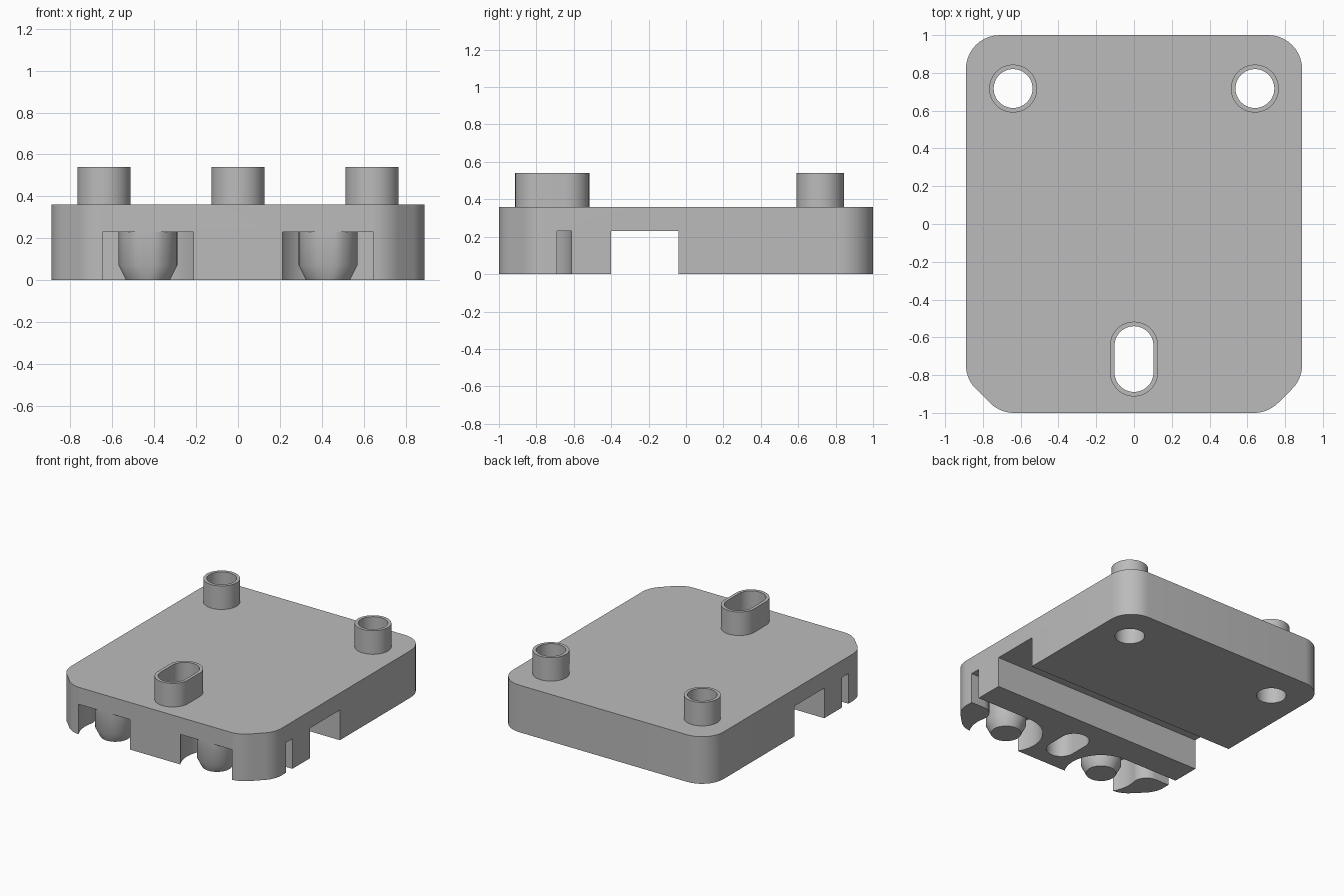
import bpy, bmesh
from math import sin, cos, radians, atan2, degrees, sqrt
from mathutils import Vector

cube = bpy.data.objects.get("Cube")
if cube:
    bpy.data.objects.remove(cube, do_unlink=True)

grey = bpy.data.materials.new("plain grey")
grey.use_nodes = True
grey.diffuse_color = (0.5, 0.5, 0.5, 1)
grey.node_tree.nodes["Principled BSDF"].inputs["Base Color"].default_value = (0.5, 0.5, 0.5, 1)

PLATE_TOP, BOSS_TOP, CUT_TOP = 0.36, 0.54, 0.23


def arc(cx, cy, r, a0, a1, steps=16):
    angles = [radians(a0 + (a1 - a0) * i / steps) for i in range(steps + 1)]
    return [(cx + r * cos(a), cy + r * sin(a)) for a in angles]


def rounded(corners, r, steps=10):
    """Round every corner of a convex outline with radius r."""
    out = []
    for i, c in enumerate(corners):
        c = Vector(c)
        a = (Vector(corners[i - 1]) - c).normalized()
        b = (Vector(corners[(i + 1) % len(corners)]) - c).normalized()
        half = a.angle(b) / 2
        centre = c + (a + b).normalized() * (r / sin(half))
        tangent = r * cos(half) / sin(half)
        s, e = c + a * tangent - centre, c + b * tangent - centre
        a0 = degrees(atan2(s.y, s.x))
        sweep = (degrees(atan2(e.y, e.x)) - a0 + 180) % 360 - 180
        out += arc(centre.x, centre.y, r, a0, a0 + sweep, steps)
    return out


def stadium(cx, cy, r, stretch):
    """Circle, or a slot lengthened along y."""
    if not stretch:
        return arc(cx, cy, r, 0, 360, 48)[:-1]
    return arc(cx, cy + stretch, r, 0, 180, 24) + arc(cx, cy - stretch, r, 180, 360, 24)


def loft(name, sections):
    """Solid through matching outlines at rising heights."""
    bm = bmesh.new()
    rings = [[bm.verts.new((x, y, z)) for x, y in pts] for pts, z in sections]
    n = len(rings[0])
    bm.faces.new(rings[0][::-1])
    bm.faces.new(rings[-1])
    for low, high in zip(rings, rings[1:]):
        for i in range(n):
            j = (i + 1) % n
            bm.faces.new((low[i], low[j], high[j], high[i]))
    bmesh.ops.recalc_face_normals(bm, faces=bm.faces)
    mesh = bpy.data.meshes.new(name)
    bm.to_mesh(mesh)
    bm.free()
    mesh.materials.append(grey)
    obj = bpy.data.objects.new(name, mesh)
    bpy.context.collection.objects.link(obj)
    return obj


def prism(name, pts, z0, z1):
    return loft(name, [(pts, z0), (pts, z1)])


def activate(obj):
    bpy.ops.object.select_all(action='DESELECT')
    obj.select_set(True)
    bpy.context.view_layer.objects.active = obj


def cut(obj, cutter):
    mod = obj.modifiers.new("cut", 'BOOLEAN')
    mod.operation, mod.solver, mod.object = 'DIFFERENCE', 'EXACT', cutter
    activate(obj)
    bpy.ops.object.modifier_apply(modifier=mod.name)


# Base plate: rounded back corners, softened chamfers in front
half = [(0.89, 1), (0.89, -0.82), (0.71, -1)]
outline = half[::-1] + [(-x, y) for x, y in half]
outline = [half[2], half[1], half[0]] + [(-x, y) for x, y in half]
plate = prism("base_plate", rounded(outline, 0.18), 0, PLATE_TOP)
parts, cutters = [plate], []

# Hollow bosses on top, bored right through the plate
for name, x, y, stretch in (("left_back_boss", 0.64, 0.717, 0),
                            ("right_back_boss", -0.64, 0.717, 0),
                            ("front_slot_boss", 0, -0.715, 0.071)):
    boss = prism(name, stadium(x, y, 0.127, stretch), PLATE_TOP, BOSS_TOP)
    bore = prism(name + "_bore", stadium(x, y, 0.103, stretch), -0.1, 0.7)
    cut(boss, bore)
    cut(plate, bore)
    parts.append(boss)
    cutters.append(bore)

# Cross channel underneath
channel = prism("channel_cutter", [(-1, -0.4), (1, -0.4), (1, -0.04), (-1, -0.04)], -0.1, CUT_TOP)
cut(plate, channel)
cutters.append(channel)

# Round pockets open to the front, each with a groove leading out to the side
px, py, pr = 0.43, -0.868, 0.255
groove_y, fillet = -0.69, 0.1
fy = groove_y - fillet
fx = px + sqrt((pr + fillet) ** 2 - (fy - py) ** 2)
turn = degrees(atan2(fy - py, fx - px))
pocket = [(1, py + pr)] + arc(px, py, pr, 90, 360 + turn, 48)
pocket += arc(fx, fy, fillet, 180 + turn, 90, 12)[1:] + [(1, groove_y)]

for side, s in (("left", 1), ("right", -1)):
    cutter = prism(side + "_pocket_cutter", [(s * x, y) for x, y in pocket], -0.1, CUT_TOP)
    cut(plate, cutter)
    cutters.append(cutter)

    # Tapered peg standing in the pocket, trimmed flush with the front
    def ring(r):
        return [(x, max(y, -1)) for x, y in stadium(s * px, py, r, 0)]
    parts.append(loft(side + "_peg", [(ring(0.105), 0), (ring(0.14), 0.07), (ring(0.14), CUT_TOP + 0.01)]))

for cutter in cutters:
    bpy.data.objects.remove(cutter, do_unlink=True)

for part in parts:
    activate(part)
    bpy.ops.object.shade_smooth_by_angle(angle=radians(30))
